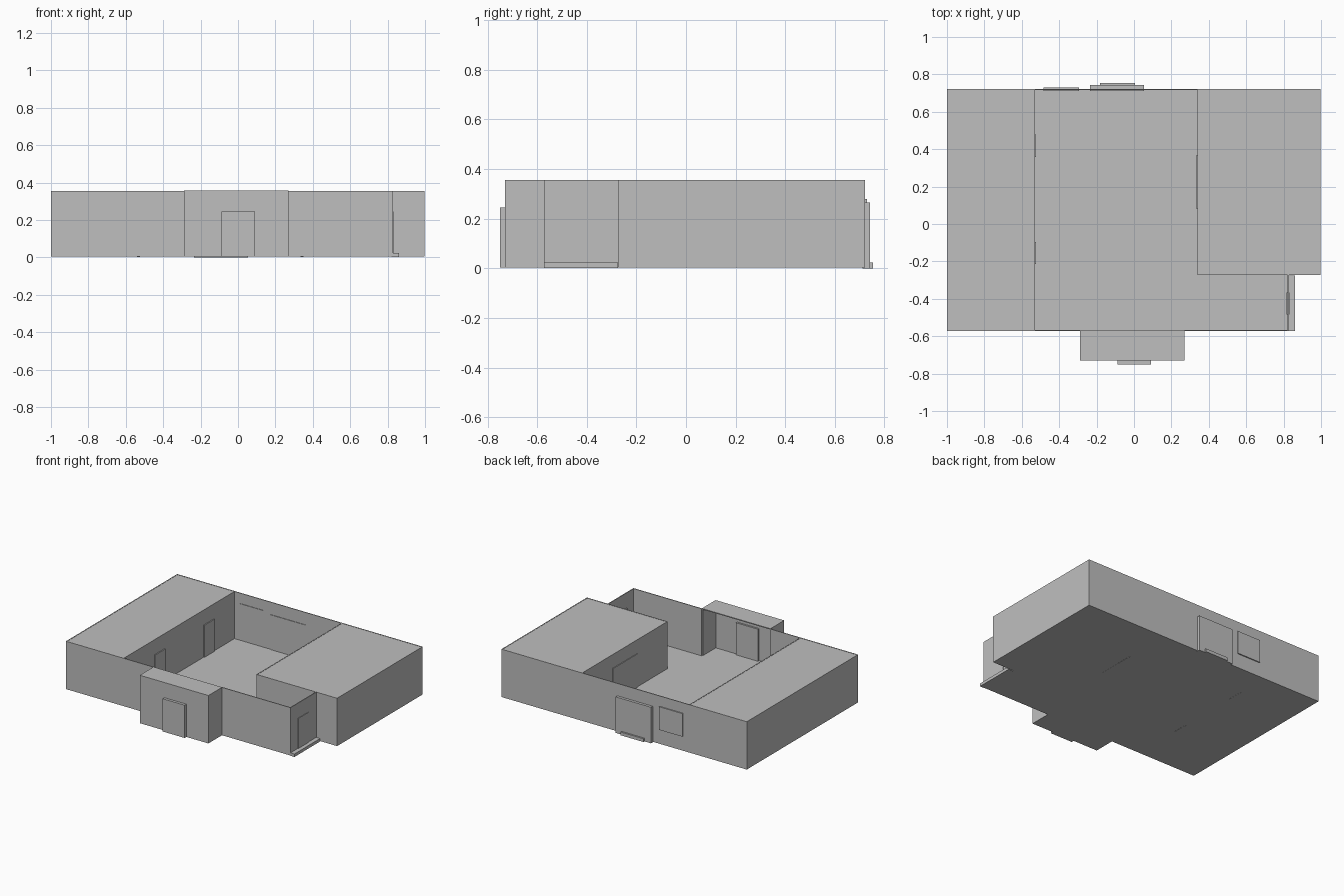
import bpy
import bmesh

if "Cube" in bpy.data.objects:
    bpy.data.objects.remove(bpy.data.objects["Cube"])

T = 0.006           # wall thickness
Z0, Z1 = 0.006, 0.356

grey = bpy.data.materials.new("plain_grey")
grey.diffuse_color = (0.52, 0.52, 0.52, 1)
grey.use_nodes = True
grey.node_tree.nodes["Principled BSDF"].inputs["Base Color"].default_value = grey.diffuse_color


def finish(name, bm):
    bmesh.ops.recalc_face_normals(bm, faces=bm.faces)
    me = bpy.data.meshes.new(name)
    bm.to_mesh(me)
    bm.free()
    me.materials.append(grey)
    ob = bpy.data.objects.new(name, me)
    bpy.context.collection.objects.link(ob)
    return ob


def box(name, x0, x1, y0, y1, z0, z1):
    bm = bmesh.new()
    bmesh.ops.create_cube(bm, size=1)
    for v in bm.verts:
        v.co = ((x0 + x1) / 2 + v.co.x * (x1 - x0),
                (y0 + y1) / 2 + v.co.y * (y1 - y0),
                (z0 + z1) / 2 + v.co.z * (z1 - z0))
    return finish(name, bm)


def slab(name, pts, z0, z1):
    bm = bmesh.new()
    f = bm.faces.new([bm.verts.new((x, y, z0)) for x, y in pts])
    r = bmesh.ops.extrude_face_region(bm, geom=[f])
    for v in r["geom"]:
        if isinstance(v, bmesh.types.BMVert):
            v.co.z = z1
    return finish(name, bm)


# Floor follows the whole plan, including the entrance bay
plan = [(-1, -0.572), (-0.288, -0.572), (-0.288, -0.73), (0.27, -0.73),
        (0.27, -0.572), (0.828, -0.572), (0.828, -0.272), (0.997, -0.272),
        (0.997, 0.722), (-1, 0.722)]
slab("floor", plan, 0.004, 0.009)

# Outer walls, one per plan edge, thickened inwards
for i, (a, b) in enumerate(zip(plan, plan[1:] + plan[:1])):
    dx, dy = b[0] - a[0], b[1] - a[1]
    length = abs(dx) + abs(dy)
    nx, ny = -dy / length * T, dx / length * T
    xs = [a[0], b[0], a[0] + nx, b[0] + nx]
    ys = [a[1], b[1], a[1] + ny, b[1] + ny]
    box(f"outer_wall_{i}", min(xs), max(xs), min(ys), max(ys), Z0, Z1)

# Inner walls of the two wings
box("left_wing_wall", -0.536, -0.53, -0.57, 0.72, Z0, Z1)
box("left_wing_partition", -0.995, -0.535, 0.277, 0.283, Z0, Z1 - 0.004)
box("right_wing_wall", 0.34, 0.346, -0.272, 0.72, Z0, Z1)
box("right_wing_front_wall", 0.34, 0.83, -0.272, -0.266, Z0, Z1)

# Flat roofs
box("left_roof", -0.995, -0.531, -0.568, 0.716, 0.348, 0.3545)
box("right_roof", 0.341, 0.992, -0.271, 0.717, 0.348, 0.3545)
box("entrance_roof", -0.288, 0.27, -0.73, -0.57, 0.35, 0.3565)

# Outer doors, window and steps
box("front_door", -0.088, 0.091, -0.75, -0.711, 0.004, 0.245)
box("side_door", 0.816, 0.832, -0.485, -0.367, 0.008, 0.245)
box("side_step", 0.82, 0.86, -0.572, -0.275, 0.002, 0.024)
box("back_door", -0.235, 0.053, 0.712, 0.742, 0.0, 0.265)
box("back_step", -0.183, 0.005, 0.72, 0.754, 0.0, 0.024)
box("back_window", -0.483, -0.293, 0.712, 0.73, 0.11, 0.28)

# Inner doors
for i, (y0, y1) in enumerate([(-0.215, -0.095), (0.358, 0.478)]):
    box(f"left_wing_door_{i}", -0.54, -0.524, y0, y1, 0.003, 0.245)
box("right_wing_door", 0.335, 0.35, 0.08, 0.37, 0.003, 0.255)
